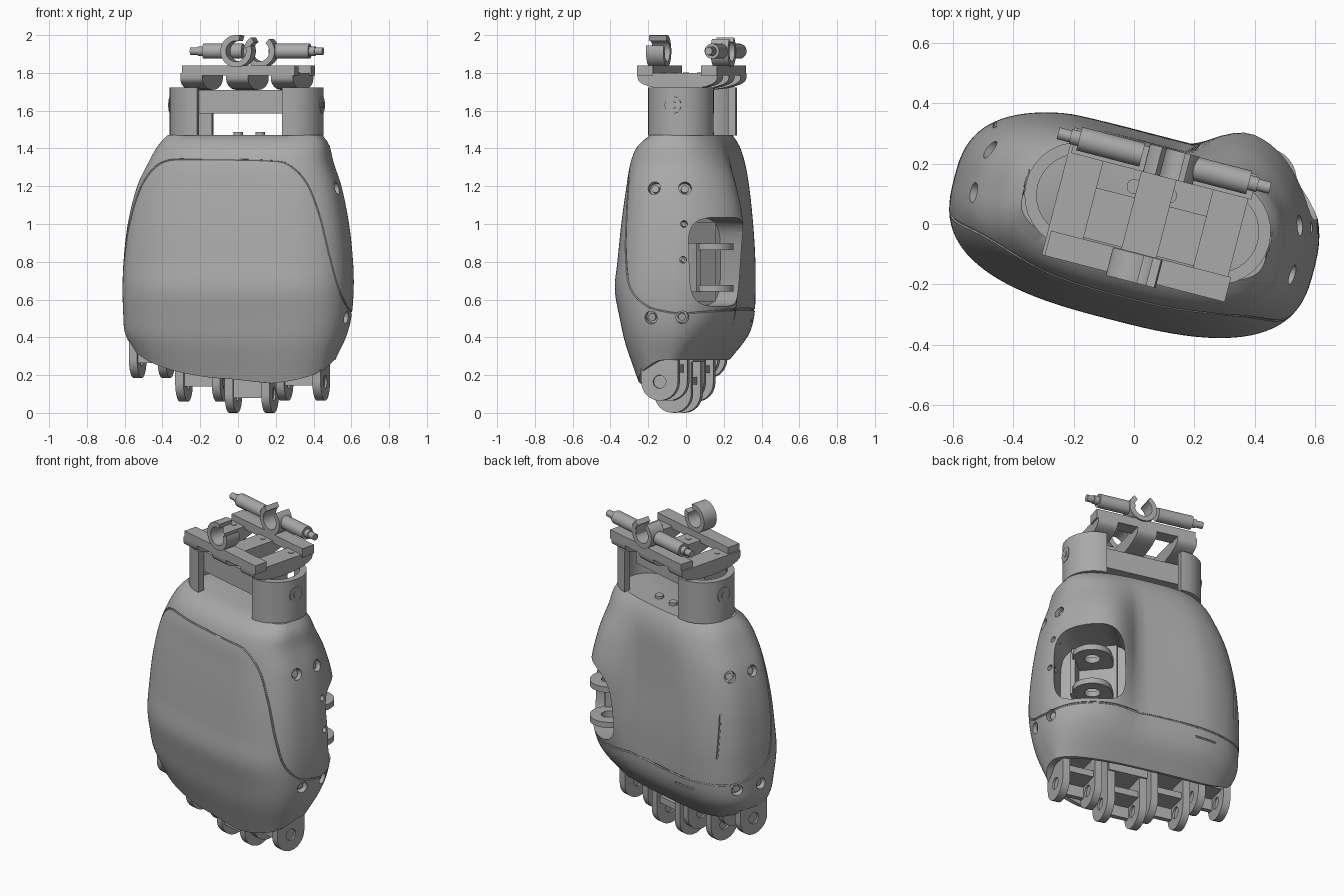
import bpy, bmesh
from math import sin, cos, pi, radians
from mathutils import Matrix, Vector

if "Cube" in bpy.data.objects:
    bpy.data.objects.remove(bpy.data.objects["Cube"])

grey = bpy.data.materials.new("plain grey")
grey.use_nodes = True
grey.diffuse_color = (0.4, 0.4, 0.4, 1)
grey.node_tree.nodes["Principled BSDF"].inputs["Base Color"].default_value = (0.4, 0.4, 0.4, 1)

TURN = Matrix.Rotation(radians(-14.5), 4, 'Z')   # the hand sits turned about z
AX_U = Matrix.Rotation(pi / 2, 4, 'Y')           # prism axis along width
AX_V = Matrix.Rotation(pi / 2, 4, 'X')           # prism axis along depth


def finish(name, bm, matrix=TURN):
    bmesh.ops.recalc_face_normals(bm, faces=bm.faces)
    me = bpy.data.meshes.new(name)
    bm.to_mesh(me)
    bm.free()
    me.transform(matrix)
    me.materials.append(grey)
    ob = bpy.data.objects.new(name, me)
    bpy.context.collection.objects.link(ob)
    return ob


def smooth(ob, angle=35):
    bpy.ops.object.select_all(action='DESELECT')
    ob.select_set(True)
    bpy.context.view_layer.objects.active = ob
    bpy.ops.object.shade_smooth_by_angle(angle=radians(angle))
    return ob


def cut(ob, cutters):
    bpy.context.view_layer.objects.active = ob
    for c in cutters:
        mod = ob.modifiers.new("cut", 'BOOLEAN')
        mod.object, mod.solver = c, 'EXACT'
        bpy.ops.object.modifier_apply(modifier=mod.name)
        bpy.data.objects.remove(c)
    return smooth(ob)


def skin(bm, rings):
    rows = [[bm.verts.new(p) for p in r] for r in rings]
    n = len(rows[0])
    for a, b in zip(rows, rows[1:]):
        for i in range(n):
            bm.faces.new((a[i], a[(i + 1) % n], b[(i + 1) % n], b[i]))
    bm.faces.new(rows[0])
    bm.faces.new(rows[-1])


def prism(name, pts, thick, place, matrix=TURN):
    """Outline extruded both ways along its local z."""
    bm = bmesh.new()
    skin(bm, [[place @ Vector((x, y, s * thick / 2)) for x, y in pts] for s in (-1, 1)])
    return finish(name, bm, matrix)


def oval(a, b, power=1.0, n=32):
    def sp(t): return abs(t) ** power * (1 if t >= 0 else -1)
    return [(a * sp(cos(2 * pi * i / n)), b * sp(sin(2 * pi * i / n))) for i in range(n)]


def stadium(half, r, n=16):
    """Rounded bar outline, long in x."""
    return [((half - r) * s + r * cos(t), r * sin(t)) for s, o in ((1, -pi / 2), (-1, pi / 2))
            for t in [o + pi * i / n for i in range(n + 1)]]


def box(name, u0, u1, v0, v1, z0, z1):
    pts = [(u0, v0), (u1, v0), (u1, v1), (u0, v1)]
    return prism(name, pts, z1 - z0, Matrix.Translation((0, 0, (z0 + z1) / 2)))


def rod(name, u0, u1, r, v, z):
    return smooth(prism(name, oval(r, r), u1 - u0, Matrix.Translation(((u0 + u1) / 2, v, z)) @ AX_U))


# palm sections: height, centre, half width, front depth, back depth, thumb bulge
SECTIONS = [(.28, -.025, .55, .20, .165, 0), (.40, -.015, .592, .265, .265, .01), (.50, -.005, .607, .295, .305, .03),
            (.65, 0, .614, .325, .315, .06), (.80, 0, .61, .31, .315, .08), (1.0, 0, .588, .29, .305, .1),
            (1.2, .005, .543, .265, .29, .07), (1.33, .015, .49, .245, .275, .03),
            (1.42, .03, .455, .20, .25, .01), (1.47, .035, .415, .13, .22, 0)]


def section(z):
    i = max(k for k in range(len(SECTIONS) - 1) if SECTIONS[k][0] <= z or k == 0)
    p = [SECTIONS[min(max(k, 0), len(SECTIONS) - 1)] for k in (i - 1, i, i + 1, i + 2)]
    t = (z - p[1][0]) / (p[2][0] - p[1][0])
    h = p[2][0] - p[1][0]
    out = []
    for a, b, c, d in list(zip(*p))[1:]:
        m1 = (c - a) / max(p[2][0] - p[0][0], .01) * h
        m2 = (d - b) / max(p[3][0] - p[1][0], .01) * h
        out.append(b + t * m1 + t * t * (3 * (c - b) - 2 * m1 - m2) + t ** 3 * (2 * (b - c) + m1 + m2))
    return out


def surface(deg, z):
    th = radians(deg)
    c, s = cos(th), sin(th)
    uc, a, front, back, bulge = section(z)
    u = abs(c) ** .72 * (1 if c > 0 else -1)
    v = (back if s > 0 else -front) * abs(s) ** .72
    if s > 0:
        v += s * bulge * (1.2 * max(0, 1 - ((u - .65) / .45) ** 2) - .2 * max(0, 1 - (u / .5) ** 2))
    fade = max(0, (.6 - z) / .32) ** 2
    z += fade * (.08 * max(0, -c) ** 4 - .11 * max(0, -s) * min(1.2, .9 + .85 * c))
    return Vector((uc + a * u, v, z))


# palm shell, hollow underneath
N = 96
bm = bmesh.new()
angles = [360 * (i + .5) / N for i in range(N)]
rim = [surface(d, .28) for d in angles]
rings = [[Vector((p.x * .93, p.y * .9, p.z + up)) for p in rim] for up in (.22, 0)]
rings += [[surface(d, .28 + 1.19 * k / 40) for d in angles] for k in range(41)]
skin(bm, rings)
palm = finish("palm_shell", bm)


def groove(path, cyclic):
    cu = bpy.data.curves.new("groove", 'CURVE')
    cu.dimensions, cu.bevel_depth, cu.bevel_resolution = '3D', .006, 1
    cu.use_fill_caps = True
    sp = cu.splines.new('POLY')
    sp.points.add(len(path) - 1)
    for q, p in zip(sp.points, path):
        q.co = (*p, 1)
    sp.use_cyclic_u = cyclic
    me_ob = bpy.data.objects.new("groove", cu)
    bpy.context.collection.objects.link(me_ob)
    bpy.context.view_layer.update()
    me = bpy.data.meshes.new_from_object(me_ob.evaluated_get(bpy.context.evaluated_depsgraph_get()))
    bpy.data.objects.remove(me_ob)
    bm = bmesh.new()
    bm.from_mesh(me)
    return finish("groove_cutter", bm)


# front panel seam running round the sides and across the back
SEAM = [(90, .55), (45, .54), (10, .53), (-8, .58), (-22, .68), (-31, .85), (-37, 1.05), (-45, 1.22),
        (-58, 1.315), (-75, 1.335), (-105, 1.34), (-128, 1.335), (-143, 1.29), (-152, 1.18), (-158, 1.0),
        (-163, .8), (-171, .65), (-185, .57), (-210, .545), (-240, .545)]
path = []
for k in range(len(SEAM)):
    a, b, c, d = [Vector((SEAM[j % len(SEAM)][0] - 360 * (j // len(SEAM)), SEAM[j % len(SEAM)][1]))
                  for j in range(k - 1, k + 3)]
    for t in [i / 6 for i in range(6)]:
        q = b + (c - a) * t / 2 + (2 * a - 5 * b + 4 * c - d) * t * t / 2 + (3 * b - a - 3 * c + d) * t ** 3 / 2
        path.append(surface(*q))
cutters = [groove(path, True),
           groove([surface(148 - i / 2, .98 - .03 * i) for i in range(10)], False),
           groove([surface(121 - i, .49) for i in range(16)], False)]

# screw recesses on both sides, each with a screw head
spots = [(d, z, .034) for d in (-3, 17, 163, 183) for z in (1.19, .505)] + [(16, 1.0, .018), (16, .81, .018)]
for d, z, r in spots:
    p = surface(d, z)
    out = (surface(d + 2, z) - surface(d - 2, z)).cross(surface(d, z + .02) - surface(d, z - .02)).normalized()
    face = Matrix.Translation(p) @ out.to_track_quat('Z', 'Y').to_matrix().to_4x4()
    cutters.append(prism("screw_cutter", oval(r, r, n=24), .08, face))
    smooth(prism("screw_head", oval(r * .6, r * .6, n=16), .03, face @ Matrix.Translation((0, 0, -.035))))

# thumb socket opening
thumb = Matrix.Translation((.5, .19, .8)) @ Matrix.Rotation(radians(40), 4, 'Z')
cutters.append(prism("thumb_cutter", oval(.235, .2, .5, 40), .5, thumb @ AX_U, Matrix()))
cut(palm, cutters)

# thumb bracket: back plate, pillar and two pierced lugs
I = Matrix()
square = [(-1, -1), (1, -1), (1, 1), (-1, 1)]


def thumb_block(name, x, y, z, sx, sy, sz):
    return prism(name, [(a * sx / 2, b * sy / 2) for a, b in square], sz, thumb @ Matrix.Translation((x, y, z)), I)


thumb_block("thumb_back_plate", -.22, 0, 0, .03, .26, .42)
thumb_block("thumb_pillar", -.15, -.1, -.03, .16, .03, .26)
for z in (-.14, .08):
    at = thumb @ Matrix.Translation((-.115, .01, z))
    lug = prism("thumb_lug", stadium(.14, .11), .035, at, I)
    cut(lug, [prism("hole", oval(.045, .045, n=24), .2, at @ Matrix.Translation((.03, 0, 0)), I)])

# knuckles: a pierced pair of lugs joined by webs
for u, z in ((.36, .165), (.08, .1), (-.19, .16), (-.465, .285)):
    wide = .1 if u > -.4 else .078
    for s in (-1, 1):
        at = Matrix.Translation((u + s * wide, -.02, z + .1)) @ AX_U
        lug = prism("knuckle_lug", stadium(.2, .1), .045, at)
        cut(lug, [prism("hole", oval(.035, .035, n=20), .2, at @ Matrix.Translation((.1, 0, 0)))])
        rod("knuckle_bush", u + s * wide - .012, u + s * wide + .012, .034, -.02, z)
    box("knuckle_web", u - wide, u + wide, -.09, .06, z + .05, z + .09)
    box("knuckle_front_web", u - wide, u + wide, -.1, -.07, z - .02, z + .1)
    box("knuckle_root", u - wide - .02, u + wide + .02, -.11, .09, z + .17, .55)

# wrist: hollow rounded end walls with a bridge between them
mid = Matrix.Translation((.035, .045, 1.595))
wrist = prism("wrist_wall", stadium(.415, .176), .255, mid)
cut(wrist, [prism("hollow", stadium(.375, .136), .4, mid),
            box("gap", -.19, .275, -.3, .4, 1.4, 1.8)])
box("wrist_bridge", -.26, .33, -.085, .085, 1.585, 1.71)
for s in (-1, 1):
    rod("wrist_bolt", .035 + s * .415 - .002, .035 + s * .415 + .002, .045, .045, 1.63)
    rod("wrist_bolt_head", .035 + s * .41 - .01, .035 + s * .41 + .01, .018, .045, 1.63)
    smooth(prism("base_bolt", oval(.025, .025, n=16), .03, Matrix.Translation((.03 + s * .06, .12, 1.472))))

# cradle: two rails on three bowed ribs
box("front_rail", -.26, .355, -.175, -.09, 1.785, 1.84)
box("rear_rail", -.26, .355, .175, .26, 1.785, 1.84)
bow = [(.26, 1.8), (-.175, 1.8)] + [(.0425 - .2175 * cos(pi * i / 12), 1.77 - .06 * sin(pi * i / 12)) for i in range(13)]
for u in (-.21, .04, .285):
    upright = Matrix(((0, 0, 1, u), (1, 0, 0, 0), (0, 1, 0, 0), (0, 0, 0, 1)))
    smooth(prism("cradle_rib", bow, .12, upright))
    for v in (-.053, .15):
        smooth(prism("rib_bolt", oval(.016, .016, n=16), .02, Matrix.Translation((u, v, 1.793))))


# open clip rings
def clip(name, u, v, start, sweep):
    arc = [radians(start + sweep * i / 28) for i in range(29)]
    pts = [(.085 * cos(t), .085 * sin(t)) for t in arc] + [(.055 * cos(t), .055 * sin(t)) for t in reversed(arc)]
    smooth(prism(name, pts, .095, Matrix.Translation((u, v, 1.915)) @ AX_V))


clip("front_clip", .037, -.14, 75, 305)
clip("rear_clip", .07, .222, 120, 290)

# cross spindle with stepped ends
for s in (-1, 1):
    for name, a, b, r in (("spindle", .075, .29, .04), ("spindle_neck", .29, .32, .025), ("spindle_tip", .32, .362, .02)):
        lo, hi = sorted((.044 + s * a, .044 + s * b))
        rod(name, lo, hi, r, .228, 1.915)
